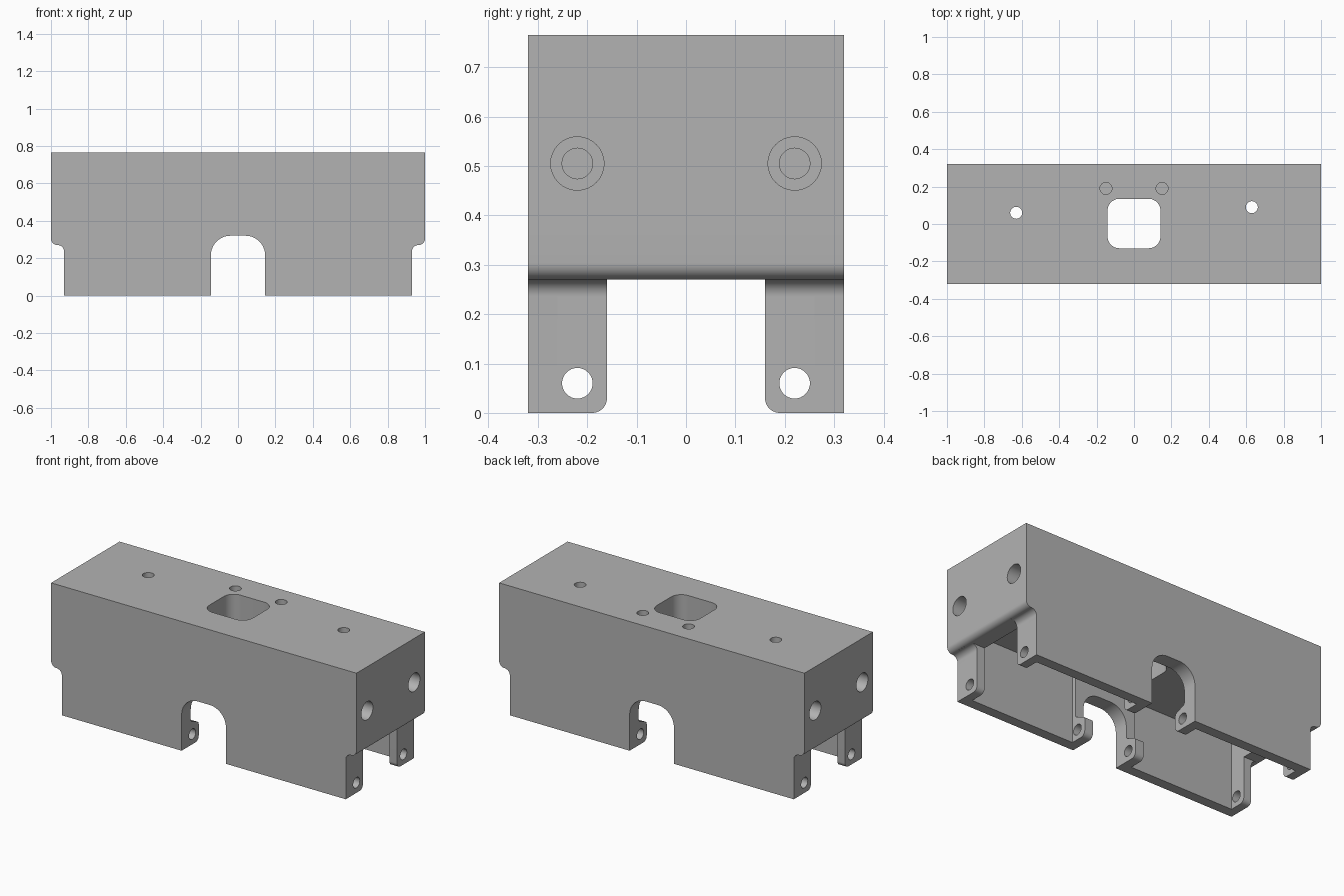
import bpy, bmesh, math
from mathutils import Vector

cube = bpy.data.objects.get("Cube")
if cube:
    bpy.data.objects.remove(cube, do_unlink=True)

GREY = (0.45, 0.45, 0.45, 1)
metal = bpy.data.materials.new("machined grey")
metal.use_nodes = True
metal.diffuse_color = GREY
metal.node_tree.nodes["Principled BSDF"].inputs["Base Color"].default_value = GREY


def fillet(corners, steps=10):
    """Turn corners (a, b, radius) into a polygon with rounded corners."""
    out = []
    for i, (a, b, r) in enumerate(corners):
        p = Vector((a, b))
        if r == 0:
            out.append(p)
            continue
        u = (Vector(corners[i - 1][:2]) - p).normalized()
        v = (Vector(corners[(i + 1) % len(corners)][:2]) - p).normalized()
        half = math.acos(u.dot(v)) / 2
        centre = p + (u + v).normalized() * (r / math.sin(half))
        start = p + u * (r / math.tan(half)) - centre
        end = p + v * (r / math.tan(half)) - centre
        first = math.atan2(start.y, start.x)
        turn = math.atan2(end.y, end.x) - first
        turn = (turn + math.pi) % math.tau - math.pi
        for k in range(steps + 1):
            t = first + turn * k / steps
            out.append(centre + Vector((math.cos(t), math.sin(t))) * r)
    return out


def to_xyz(axis, a, b, c):
    return {"X": (c, a, b), "Y": (a, c, b), "Z": (a, b, c)}[axis]


def prism(name, axis, lo, hi, corners, holes=()):
    """Extrude a rounded profile, with holes through it, along an axis."""
    bm = bmesh.new()
    rims = ([], [])
    for loop in [fillet(corners), *holes]:
        rings = [[bm.verts.new(to_xyz(axis, p[0], p[1], c)) for p in loop] for c in (lo, hi)]
        for i in range(len(loop)):
            for rim, ring in zip(rims, rings):
                rim.append(bm.edges.new((ring[i - 1], ring[i])))
            bm.faces.new((rings[0][i - 1], rings[0][i], rings[1][i], rings[1][i - 1]))
    for rim in rims:
        bmesh.ops.triangle_fill(bm, edges=rim, use_beauty=True, normal=to_xyz(axis, 0, 0, 1))
    bmesh.ops.recalc_face_normals(bm, faces=bm.faces[:])
    # Smooth the rounded sides, keep the real edges sharp
    for face in bm.faces:
        face.smooth = True
    for edge in bm.edges:
        edge.smooth = edge.calc_face_angle(math.pi) < math.radians(30)
    mesh = bpy.data.meshes.new(name)
    bm.to_mesh(mesh)
    bm.free()
    mesh.materials.append(metal)
    bpy.context.collection.objects.link(bpy.data.objects.new(name, mesh))


def rect(a0, a1, b0, b1, r=0):
    return [(a0, b0, r), (a1, b0, r), (a1, b1, r), (a0, b1, r)]


def circle(a, b, r, count=32):
    return [(a + r * math.cos(math.tau * k / count), b + r * math.sin(math.tau * k / count))
            for k in range(count)]


def mirrored(half):
    return half + [(-a, b, r) for a, b, r in reversed(half)]


def flipped(profile, side):
    return [(side * a, b, r) for a, b, r in profile]


TOP, CEILING = 0.765, 0.4

# Solid middle: window and through holes, plus two blind holes from the top
window = fillet(rect(-0.142, 0.142, -0.13, 0.135, 0.065))
through = [window, circle(-0.63, 0.06, 0.032), circle(0.63, 0.09, 0.032)]
blind = [circle(x, 0.19, 0.032) for x in (-0.15, 0.15)]
plan = rect(-0.7, 0.7, -0.32, 0.32)
prism("core_lower", "Z", CEILING, 0.65, plan, through)
prism("core_upper", "Z", 0.65, TOP, plan, through + blind)

# Front and back walls: arch in the middle, stepped ends
wall = mirrored([(0.145, 0.32, 0.105), (0.145, 0, 0), (0.93, 0, 0), (0.93, 0.27, 0.034),
                 (1, 0.27, 0.034), (1, CEILING, 0)])

# Rim behind each arch
arch_head = mirrored([(0.145, 0.32, 0.105), (0.145, 0.21, 0),
                      (0.2, 0.21, 0), (0.2, CEILING, 0)])

# Drilled boss beside the arch and drilled lug at the end
boss = [(0.26, 0, 0), (0.26, 0.21, 0), (0.235, 0.21, 0), (0.235, 0.14, 0.02),
        (0.16, 0.11, 0.02), (0.16, 0, 0.03)]
lug = [(0.26, 0, 0), (0.26, CEILING, 0), (0.16, CEILING, 0), (0.16, 0, 0.03)]

# Rounded step under the end face, and the cove where it meets a lug
lip = [(0.88, 0.27, 0), (1, 0.27, 0.034), (1, CEILING, 0), (0.88, CEILING, 0)]
cove = [(0.9, 0.235, 0), (0.93, 0.235, 0), (0.93, 0.27, 0.034), (0.97, 0.27, 0),
        (0.97, 0.3, 0), (0.9, 0.3, 0)]

for y, depth in ((-1, "front"), (1, "back")):
    prism(depth + "_wall", "Y", y * 0.26, y * 0.32, wall)
    prism(depth + "_arch_rim", "Y", y * 0.235, y * 0.26, arch_head)
    hole = [circle(y * 0.22, 0.06, 0.031)]
    for x, side in ((-1, "right"), (1, "left")):
        place = depth + "_" + side
        prism(place + "_arch_boss", "X", x * 0.145, x * 0.2, flipped(boss, y), hole)
        prism(place + "_end_lug", "X", x * 0.88, x * 0.93, flipped(lug, y), hole)
        prism(place + "_lug_cove", "Y", y * 0.16, y * 0.26, flipped(cove, x))

# Solid ends with counterbored holes
end = rect(-0.32, 0.32, CEILING, TOP)
for x, side in ((-1, "right"), (1, "left")):
    for name, lo, hi, radius in (("bore", 0.7, 0.85, 0.031), ("counterbore", 0.85, 1, 0.054)):
        holes = [circle(y, 0.505, radius) for y in (-0.22, 0.22)]
        prism(side + "_end_" + name, "X", x * lo, x * hi, end, holes)
    prism(side + "_end_lip", "Y", -0.26, 0.26, flipped(lip, x))
